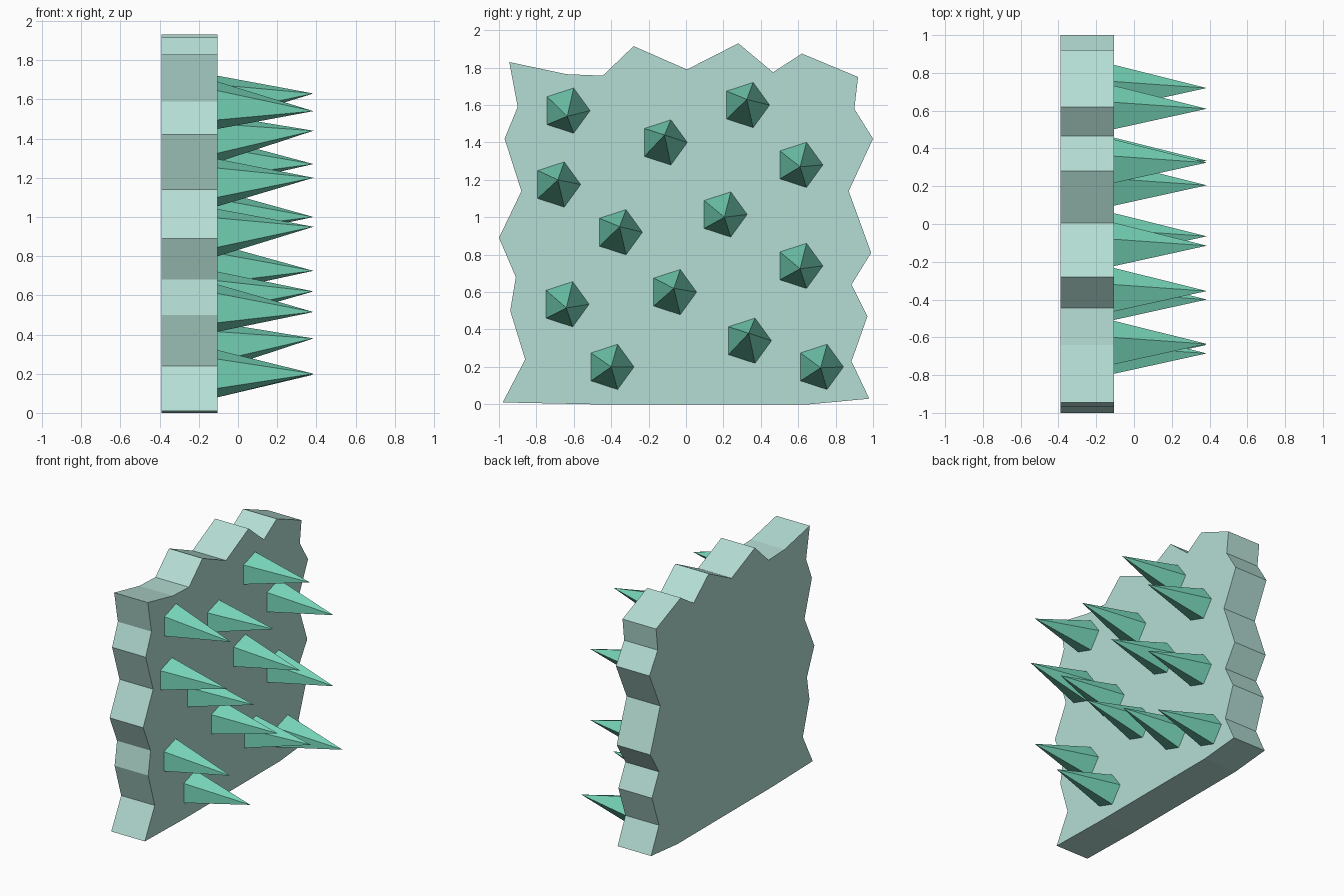
import bpy
import bmesh
from math import cos, sin, tau

cube = bpy.data.objects.get("Cube")
if cube:
    bpy.data.objects.remove(cube, do_unlink=True)

BACK, FACE, TIP = -0.39, -0.105, 0.385
SPIKE_RADIUS, SPIKE_SIDES = 0.127, 5


def make_material(name, color):
    mat = bpy.data.materials.new(name)
    mat.use_nodes = True
    mat.diffuse_color = color
    shader = mat.node_tree.nodes["Principled BSDF"]
    shader.inputs["Base Color"].default_value = color
    shader.inputs["Roughness"].default_value = 0.8
    return mat


def make_object(name, bm, mat):
    bmesh.ops.recalc_face_normals(bm, faces=bm.faces)
    mesh = bpy.data.meshes.new(name)
    bm.to_mesh(mesh)
    bm.free()
    mesh.materials.append(mat)
    obj = bpy.data.objects.new(name, mesh)
    bpy.context.collection.objects.link(obj)
    return obj


pale_green = make_material("pale green", (0.46, 0.73, 0.66, 1))
teal_green = make_material("teal green", (0.19, 0.69, 0.50, 1))

# Jagged slab: profile in y and z, extruded through its thickness
outline = [
    (-.98, .01), (-.86, .24), (-.94, .5), (-.91, .68), (-1, .89),
    (-.88, 1.14), (-.97, 1.42), (-.9, 1.59), (-.945, 1.83),
    (-.64, 1.765), (-.445, 1.757), (-.28, 1.915), (.005, 1.79),
    (.28, 1.93), (.465, 1.775), (.62, 1.875), (.92, 1.75),
    (.9, 1.58), (1, 1.42), (.87, 1.14), (.99, .81), (.885, .64),
    (.97, .47), (.885, .23), (.98, .03), (.66, 0), (-.5, 0),
]
bm = bmesh.new()
back = bm.faces.new([bm.verts.new((BACK, y, z)) for y, z in outline])
extruded = bmesh.ops.extrude_face_region(bm, geom=[back], use_keep_orig=True)
moved = [v for v in extruded["geom"] if isinstance(v, bmesh.types.BMVert)]
bmesh.ops.translate(bm, verts=moved, vec=(FACE - BACK, 0, 0))
slab = make_object("jagged_slab", bm, pale_green)


# Five-sided spikes: base centre in y and z, and the height of the tip
def make_spike(index, y, z, tip_z):
    bm = bmesh.new()
    ring = []
    for i in range(SPIKE_SIDES):
        angle = tau * i / SPIKE_SIDES
        ring.append(bm.verts.new((FACE, y + SPIKE_RADIUS * cos(angle),
                                  z + SPIKE_RADIUS * sin(angle))))
    tip = bm.verts.new((TIP, y + 0.005, tip_z))
    bm.faces.new(ring)
    for i, corner in enumerate(ring):
        bm.faces.new((corner, ring[(i + 1) % SPIKE_SIDES], tip))
    spike = make_object(f"spike_{index}", bm, teal_green)
    spike.parent = slab


spikes = [
    (-.64, 1.57, 1.54), (.32, 1.6, 1.63), (-.12, 1.4, 1.44),
    (.605, 1.28, 1.27), (-.69, 1.175, 1.2), (.2, 1.015, 1),
    (-.36, .92, .95), (.605, .74, .725), (-.07, .6, .62),
    (-.645, .535, .515), (.33, .34, .38), (-.405, .2, .2),
    (.715, .2, .195),
]
for index, (y, z, tip_z) in enumerate(spikes, start=1):
    make_spike(index, y, z, tip_z)
